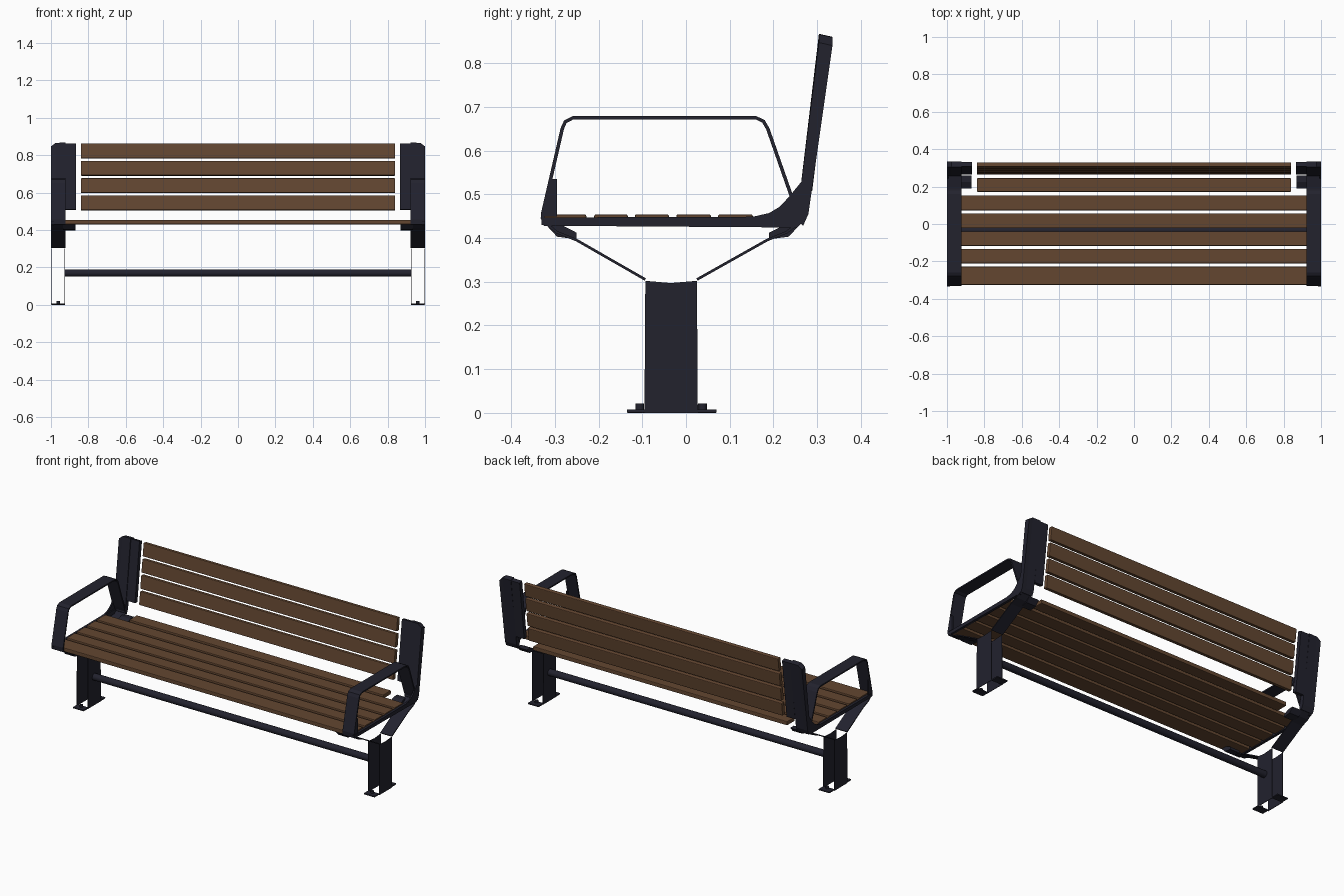
import bpy, bmesh, math
from mathutils import Vector

cube = bpy.data.objects.get("Cube")
if cube:
    bpy.data.objects.remove(cube, do_unlink=True)


def material(name, colour):
    m = bpy.data.materials.new(name)
    m.use_nodes = True
    m.diffuse_color = (*colour, 1)
    m.node_tree.nodes["Principled BSDF"].inputs["Base Color"].default_value = (*colour, 1)
    return m


WOOD = material("brown wood", (0.125, 0.062, 0.03))
METAL = material("dark metal", (0.016, 0.016, 0.027))


def finish(name, bm, mat, bevel=0):
    bmesh.ops.recalc_face_normals(bm, faces=bm.faces)
    mesh = bpy.data.meshes.new(name)
    bm.to_mesh(mesh)
    bm.free()
    mesh.materials.append(mat)
    ob = bpy.data.objects.new(name, mesh)
    bpy.context.collection.objects.link(ob)
    if bevel:
        mod = ob.modifiers.new("soft edges", "BEVEL")
        mod.width = bevel
        mod.segments = 2
    return ob


def prism(name, profile, x0, x1, mat, bevel=0):
    """Extrude a (y, z) outline from x0 to x1."""
    bm = bmesh.new()
    face = bm.faces.new([bm.verts.new((x0, y, z)) for y, z in profile])
    ext = bmesh.ops.extrude_face_region(bm, geom=[face])
    verts = [v for v in ext["geom"] if isinstance(v, bmesh.types.BMVert)]
    bmesh.ops.translate(bm, vec=(x1 - x0, 0, 0), verts=verts)
    return finish(name, bm, mat, bevel)


def box(name, x, y, z, mat, bevel=0):
    profile = [(y[0], z[0]), (y[1], z[0]), (y[1], z[1]), (y[0], z[1])]
    return prism(name, profile, x[0], x[1], mat, bevel)


def strap(name, path, x0, x1, thick):
    """Flat metal strap following an open (y, z) path."""
    pts = [Vector(p) for p in path]
    left, right = [], []
    for i, p in enumerate(pts):
        d = (pts[min(i + 1, len(pts) - 1)] - pts[max(i - 1, 0)]).normalized()
        n = Vector((-d.y, d.x)) * thick / 2
        left.append(p + n)
        right.append(p - n)
    return prism(name, left + right[::-1], x0, x1, METAL)


def cylinder(name, centre, radius, length, axis, sides=16):
    bm = bmesh.new()
    bmesh.ops.create_cone(bm, cap_ends=True, segments=sides, radius1=radius,
                          radius2=radius, depth=length)
    ob = finish(name, bm, METAL)
    ob.location = centre
    if axis == "X":
        ob.rotation_euler.y = math.pi / 2
    for p in ob.data.polygons:
        p.use_smooth = len(p.vertices) == 4
    return ob


def back_y(z):
    """Front plane of the leaning backrest."""
    return 0.253 + (z - 0.44) * 0.122


# Seat slats, the rearmost cut short between the posts
seat_rows = [(-0.325, -0.228), (-0.21, -0.133), (-0.117, -0.039),
             (-0.022, 0.057), (0.073, 0.153), (0.172, 0.245)]
for i, row in enumerate(seat_rows):
    half = 0.84 if i == 5 else 0.985
    box(f"seat_slat_{i + 1}", (-half, half), row, (0.43, 0.454), WOOD, 0.004)

# Backrest slats
for i in range(4):
    z0 = 0.507 + i * 0.0925
    z1 = z0 + 0.078
    prism(f"back_slat_{i + 1}",
          [(back_y(z0) + 0.002, z0), (back_y(z0) + 0.026, z0 - 0.003),
           (back_y(z1) + 0.026, z1 - 0.003), (back_y(z1) + 0.002, z1)],
          -0.84, 0.84, WOOD, 0.004)

# Cross bar between the legs
cylinder("cross_bar", (0, -0.035, 0.17), 0.02, 1.85, "X", 20)

arm_path = [(-0.326, 0.43), (-0.328, 0.455), (-0.283, 0.65), (-0.276, 0.666),
            (-0.258, 0.675), (0.16, 0.675), (0.177, 0.667), (0.187, 0.65),
            (0.25, 0.47), (0.262, 0.44)]

for side, s in (("left", 1), ("right", -1)):
    inner, outer = s * 0.923, s * 1.0

    # Armrest loop and seat rail
    strap(f"{side}_armrest", arm_path, inner, outer, 0.008)
    prism(f"{side}_seat_rail",
          [(-0.333, 0.447), (-0.325, 0.428), (0.255, 0.424), (0.27, 0.44), (0.262, 0.449)],
          s * 0.985, outer, METAL)

    # Gussets at the two ends of the seat
    prism(f"{side}_front_gusset", [(-0.328, 0.449), (-0.295, 0.449), (-0.295, 0.535), (-0.308, 0.535)],
          s * 0.992, outer, METAL)
    prism(f"{side}_rear_gusset",
          [(0.155, 0.449), (0.26, 0.449), (0.265, 0.53), (0.238, 0.497), (0.215, 0.472), (0.19, 0.457)],
          s * 0.992, outer, METAL)

    # Backrest post with clipped outer top corner, and its inner flange
    post = prism(f"{side}_back_post",
                 [(0.253, 0.44), (0.268, 0.428), (0.28, 0.455), (0.335, 0.86), (0.304, 0.867)],
                 inner, outer, METAL)
    corner = [v for v in post.data.vertices if v.co.z > 0.85 and abs(v.co.x) > 0.99]
    for v in corner:
        v.co.z -= 0.02
    bm = bmesh.new()
    bm.from_mesh(post.data)
    top = [f for f in bm.faces if f.calc_center_median().z > 0.8]
    cut = bmesh.ops.bisect_plane(bm, geom=bm.verts[:] + bm.edges[:] + bm.faces[:],
                                 plane_co=(s * 0.975, 0, 0), plane_no=(1, 0, 0))
    for v in cut["geom_cut"]:
        if isinstance(v, bmesh.types.BMVert) and v.co.z > 0.8:
            v.co.z = 0.866 if v.co.y < 0.32 else 0.859
    bm.to_mesh(post.data)
    bm.free()
    prism(f"{side}_post_flange",
          [(back_y(0.51) + 0.004, 0.51), (back_y(0.51) + 0.027, 0.507),
           (0.332, 0.857), (back_y(0.863) + 0.004, 0.863)],
          s * 0.867, inner, METAL)

    # Diagonal straps from the seat corners down to the leg
    strap(f"{side}_front_brace", [(-0.322, 0.435), (-0.295, 0.413), (-0.25, 0.395), (-0.093, 0.305)],
          inner, outer, 0.006)
    strap(f"{side}_rear_brace", [(0.258, 0.435), (0.23, 0.413), (0.185, 0.395), (0.025, 0.305)],
          inner, outer, 0.006)

    # Brackets that carry the slats
    for end, c, t in (("front", -0.285, -1), ("rear", 0.225, 1)):
        prism(f"{side}_{end}_bracket",
              [(c + t * 0.035, 0.43), (c + t * 0.01, 0.403), (c - t * 0.035, 0.397),
               (c - t * 0.035, 0.412), (c, 0.43)],
              s * 0.87, s * 0.935, METAL)

    # Leg made of two upright plates
    for where, x in (("outer", 0.9985), ("inner", 0.9265)):
        prism(f"{side}_{where}_leg_plate",
              [(-0.095, 0), (0.027, 0), (0.025, 0.302), (-0.035, 0.297), (-0.093, 0.302)],
              s * (x - 0.0015), s * (x + 0.0015), METAL)

    # Foot tabs with bolts
    for end, y0, y1, b in (("front", -0.135, -0.09, -0.106), ("rear", 0.022, 0.07, 0.038)):
        box(f"{side}_{end}_foot", (s * 0.925, s * 0.997), (y0, y1), (0, 0.008), METAL, 0.002)
        cylinder(f"{side}_{end}_bolt", (s * 0.961, b, 0.014), 0.01, 0.014, "Z", 6)
